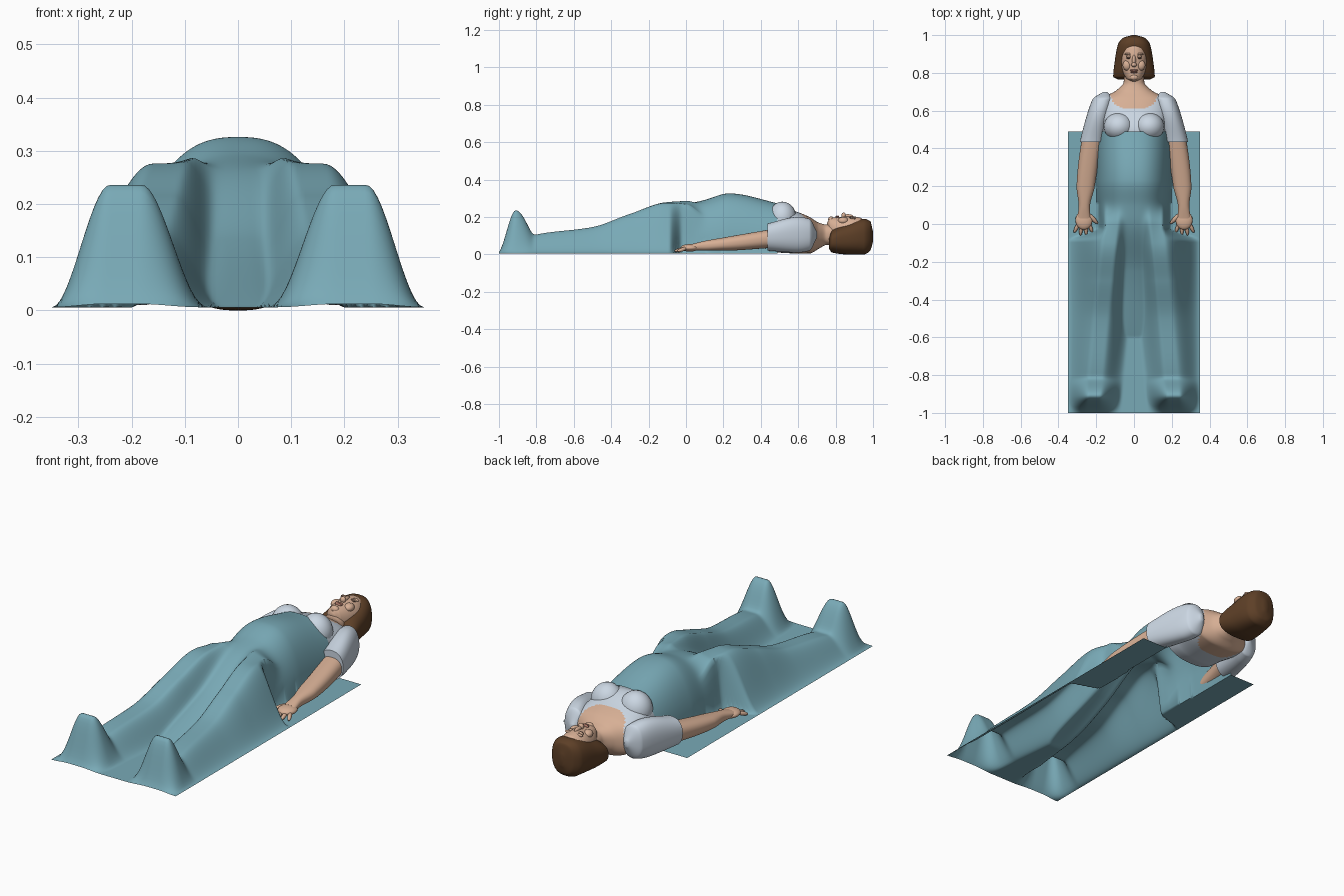
import bpy, math
from mathutils import Vector

default_cube = bpy.data.objects.get("Cube")
if default_cube:
    bpy.data.objects.remove(default_cube)


def material(name, red, green, blue):
    mat = bpy.data.materials.new(name)
    mat.use_nodes = True
    colour = (red, green, blue, 1)
    mat.diffuse_color = colour
    mat.node_tree.nodes["Principled BSDF"].inputs["Base Color"].default_value = colour
    return mat


blanket_cloth = material("teal_cloth", 0.19, 0.4, 0.47)
shirt_cloth = material("pale_blue_cloth", 0.6, 0.68, 0.77)
skin = material("skin", 0.68, 0.43, 0.3)
brown_hair = material("brown_hair", 0.11, 0.05, 0.02)
lip_colour = material("lips", 0.42, 0.19, 0.14)
eye_colour = material("dark_eyes", 0.12, 0.07, 0.05)


def make_object(name, verts, faces, materials, rule=None):
    mesh = bpy.data.meshes.new(name)
    mesh.from_pydata(verts, [], faces)
    for mat in materials:
        mesh.materials.append(mat)
    if rule:
        for face in mesh.polygons:
            face.material_index = int(rule(face.center))
    mesh.shade_smooth()
    mesh.set_sharp_from_angle(angle=math.radians(60))
    obj = bpy.data.objects.new(name, mesh)
    bpy.context.collection.objects.link(obj)


def smooth(t):
    t = min(max(t, 0), 1)
    return t * t * (3 - 2 * t)


def sample(rows, y):
    """Overshoot-free cubic interpolation of rows keyed by their first value."""
    last = len(rows) - 2
    y = min(max(y, rows[0][0]), rows[-1][0])
    i = next(k for k in range(last + 1) if y <= rows[k + 1][0])

    def slope(k, column):
        k = min(max(k, 0), last)
        return (rows[k + 1][column] - rows[k][column]) / (rows[k + 1][0] - rows[k][0])

    def tangent(k, column):
        before, after = slope(k - 1, column), slope(k, column)
        return 2 * before * after / (before + after) if before * after > 0 else 0

    span = rows[i + 1][0] - rows[i][0]
    t = (y - rows[i][0]) / span
    values = []
    for column in range(1, len(rows[0])):
        start, end = rows[i][column], rows[i + 1][column]
        bend = (1 - t) * tangent(i, column) - t * tangent(i + 1, column)
        values.append(start + (end - start) * smooth(t) + span * t * (1 - t) * bend)
    return values


def loft(name, rows, materials, rule=None, centre=lambda y: 0, power=2.3):
    """Rounded sections along y; each row is y, half width, low z, high z."""
    steps, sides = 90, 64
    first, last = rows[0][0], rows[-1][0]
    verts, faces = [], []
    for j in range(steps + 1):
        y = first + (last - first) * j / steps
        half_width, low, high = sample(rows, y)
        for k in range(sides):
            angle = math.tau * k / sides
            c, s = math.cos(angle), math.sin(angle)
            across = math.copysign(abs(c) ** (2 / power), c)
            up = math.copysign(abs(s) ** (2 / power), s)
            z = (low + high + (high - low) * up) / 2
            verts.append((centre(y) + half_width * across, y, z))
    for j in range(steps):
        for k in range(sides):
            a, b = j * sides + k, j * sides + (k + 1) % sides
            faces.append((a, a + sides, b + sides, b))
    faces.append(tuple(range(sides)))
    faces.append(tuple(reversed(range(steps * sides, len(verts)))))
    make_object(name, verts, faces, materials, rule)


def blob(name, location, size, mat):
    bpy.ops.mesh.primitive_uv_sphere_add(segments=24, ring_count=14, location=location)
    obj = bpy.context.object
    obj.name = name
    obj.scale = size
    obj.data.materials.append(mat)
    obj.data.shade_smooth()
    return obj


def finger(name, base, tip, radius):
    base, tip = Vector(base), Vector(tip)
    length = (tip - base).length / 2 + radius
    obj = blob(name, (base + tip) / 2, (radius, radius, length), skin)
    obj.rotation_euler = (tip - base).to_track_quat("Z", "Y").to_euler()


# Blanket: cloth height over the trunk (y, height, half width) and legs (y, height)
trunk_rows = [(-0.6, 0, 0.1), (-0.25, 0.13, 0.13), (0, 0.26, 0.18),
              (0.1, 0.285, 0.19), (0.23, 0.32, 0.2), (0.5, 0.265, 0.2)]
leg_rows = [(-1, 0), (-0.8, 0.1), (-0.5, 0.14), (-0.3, 0.21), (-0.1, 0.27), (0, 0.26), (0.2, 0)]
half_blanket, blanket_top = 0.35, 0.49
columns, lines = 88, 180


def soft_max(a, b):
    return (a ** 6 + b ** 6) ** (1 / 6)


def drape(x, y):
    x = abs(x)
    height, width = sample(trunk_rows, y)
    trunk = height * max(0, 1 - (x / width) ** 2.5) ** 0.5
    # Toes stand up steeply and ease off towards the shins
    from_toes = y + 0.91
    foot = 0.23 * (1 - smooth(abs(from_toes) / (0.16 if from_toes > 0 else 0.1)))
    height = soft_max(sample(leg_rows, y)[0], foot)
    # Cloth falls to the hem beside the legs and tucks in beside the hips
    middle = 0.12 - 0.1 * min(y, 0)
    hem = half_blanket - 0.155 * smooth((y + 0.09) / 0.07)
    ridge = 0.03
    away = abs(x - middle) - ridge
    reach = hem - middle - ridge if x > middle else 0.12
    return 0.006 + soft_max(trunk, height * (1 - smooth(away / reach)))


verts, faces = [], []
for j in range(lines + 1):
    y = -1 + (1 + blanket_top) * j / lines
    for i in range(columns + 1):
        x = half_blanket * (2 * i / columns - 1)
        verts.append((x, y, drape(x, y)))
row = columns + 1
for j in range(lines):
    for i in range(columns):
        a = j * row + i
        faces.append((a, a + 1, a + row + 1, a + row))
make_object("blanket", verts, faces, [blanket_cloth])


# Torso with a scooped neckline, running into the neck
def above_neckline(point):
    scoop = 0.61 if point.z > 0.09 else 0.58
    return point.y > scoop + 0.1 * (abs(point.x) / 0.14) ** 4


loft("torso", [(0.43, 0.165, 0.02, 0.245), (0.49, 0.165, 0.01, 0.26), (0.6, 0.18, 0.005, 0.225),
               (0.66, 0.17, 0.005, 0.2), (0.71, 0.09, 0.03, 0.17),
               (0.75, 0.055, 0.05, 0.16), (0.82, 0.05, 0.05, 0.16)],
     [shirt_cloth, skin], above_neckline)

for side, tag in ((1, "left"), (-1, "right")):
    def arm_line(y):
        return side * (0.265 - 0.23 * y * y)

    # Sleeve, bare arm and hand
    blob(tag + "_bust", (side * 0.08, 0.515, 0.195), (0.08, 0.075, 0.087), shirt_cloth)
    loft(tag + "_sleeve", [(0.435, 0.065, 0.02, 0.165), (0.6, 0.06, 0.01, 0.2),
                           (0.66, 0.055, 0.02, 0.19), (0.7, 0.01, 0.09, 0.12)],
         [shirt_cloth], centre=arm_line)
    loft(tag + "_arm", [(0.03, 0.035, 0.02, 0.055), (0.09, 0.03, 0.02, 0.07),
                        (0.2, 0.048, 0.02, 0.09), (0.46, 0.058, 0.035, 0.135)],
         [skin], centre=arm_line)
    blob(tag + "_palm", (side * 0.265, 0.02, 0.035), (0.045, 0.05, 0.02), skin)
    for n in range(4):
        spread = n - 1.5
        finger(f"{tag}_finger_{n + 1}", (side * (0.266 + 0.019 * spread), 0, 0.033),
               (side * (0.268 + 0.03 * spread), 0.007 * spread ** 2 - 0.053, 0.02), 0.01)
    finger(tag + "_thumb", (side * 0.24, 0.05, 0.04), (side * 0.2, 0.01, 0.025), 0.012)
    # Eye, lid, brow and cheek
    blob(tag + "_eye", (side * 0.028, 0.88, 0.196), (0.012, 0.006, 0.008), eye_colour)
    blob(tag + "_eyelid", (side * 0.028, 0.887, 0.195), (0.015, 0.007, 0.009), skin)
    blob(tag + "_brow", (side * 0.03, 0.9, 0.194), (0.02, 0.006, 0.008), skin)
    blob(tag + "_cheek", (side * 0.036, 0.84, 0.18), (0.024, 0.028, 0.02), skin)

# Head and face
loft("head", [(0.755, 0.01, 0.15, 0.17), (0.77, 0.04, 0.09, 0.195), (0.83, 0.066, 0.04, 0.2),
              (0.88, 0.072, 0.03, 0.204), (0.93, 0.064, 0.04, 0.197), (0.97, 0.035, 0.07, 0.16)],
     [skin], power=2.1)
blob("nose_bridge", (0, 0.865, 0.203), (0.01, 0.03, 0.012), skin)
blob("nose_tip", (0, 0.843, 0.208), (0.015, 0.012, 0.016), skin)
blob("upper_lip", (0, 0.813, 0.2), (0.022, 0.006, 0.008), lip_colour)
blob("lower_lip", (0, 0.804, 0.198), (0.018, 0.006, 0.009), lip_colour)
blob("chin", (0, 0.776, 0.187), (0.022, 0.016, 0.016), skin)

# Chin-length hair framing the face
loft("hair", [(0.765, 0.085, 0.03, 0.09), (0.78, 0.11, 0.01, 0.13), (0.86, 0.102, 0, 0.165),
              (0.95, 0.085, 0, 0.19), (0.985, 0.058, 0.02, 0.178), (1, 0.01, 0.07, 0.12)],
     [brown_hair], power=2.5)
